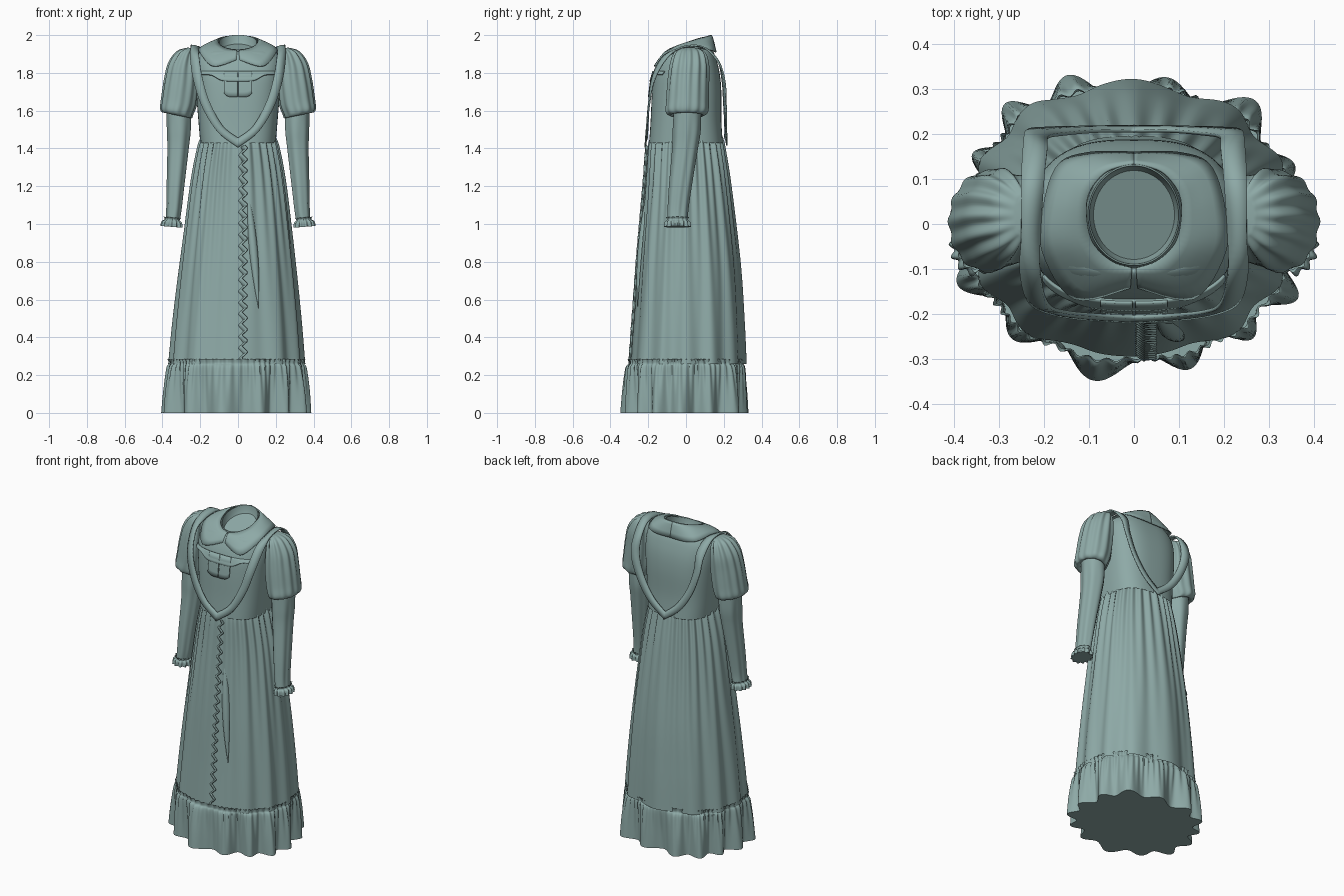
import bpy, bmesh, math
from math import sin, cos, pi, exp

if "Cube" in bpy.data.objects:
    bpy.data.objects.remove(bpy.data.objects["Cube"])

cloth = bpy.data.materials.new("sage_teal_cloth")
cloth.diffuse_color = (0.27, 0.40, 0.385, 1)
cloth.use_nodes = True
cloth.node_tree.nodes["Principled BSDF"].inputs["Base Color"].default_value = cloth.diffuse_color


def spline(rows, n):
    """Catmull-Rom resample of rows of numbers, n steps per span."""
    out = []
    for i in range(len(rows) - 1):
        a, b, c, d = rows[max(i - 1, 0)], rows[i], rows[i + 1], rows[min(i + 2, len(rows) - 1)]
        for k in range(n):
            t = k / n
            out.append([0.5 * (2 * q + (r - p) * t + (2 * p - 5 * q + 4 * r - s) * t * t
                               + (3 * q - p - 3 * r + s) * t ** 3) for p, q, r, s in zip(a, b, c, d)])
    return out + [list(rows[-1])]


def lookup(rows, z):
    for a, b in zip(rows, rows[1:]):
        if min(a[0], b[0]) <= z <= max(a[0], b[0]):
            t = (z - a[0]) / (b[0] - a[0])
            return [p + (q - p) * t for p, q in zip(a, b)]
    return rows[0] if abs(z - rows[0][0]) < abs(z - rows[-1][0]) else rows[-1]


def grid(name, rings, closed=True, cap_start=False, cap_end=False, thick=0, angle=50):
    """Skin a list of equal-length point rows."""
    bm = bmesh.new()
    vs = [[bm.verts.new(p) for p in r] for r in rings]
    n = len(rings[0])
    for r0, r1 in zip(vs, vs[1:]):
        for i in range(n if closed else n - 1):
            j = (i + 1) % n
            bm.faces.new((r0[i], r0[j], r1[j], r1[i]))
    if cap_start:
        bm.faces.new(vs[0])
    if cap_end:
        bm.faces.new(vs[-1])
    bmesh.ops.remove_doubles(bm, verts=bm.verts, dist=0.0002)
    bmesh.ops.recalc_face_normals(bm, faces=bm.faces)
    me = bpy.data.meshes.new(name)
    bm.to_mesh(me)
    bm.free()
    me.materials.append(cloth)
    ob = bpy.data.objects.new(name, me)
    bpy.context.collection.objects.link(ob)
    if thick:
        m = ob.modifiers.new("thickness", 'SOLIDIFY')
        m.thickness, m.offset = thick, 0
    bpy.ops.object.select_all(action='DESELECT')
    ob.select_set(True)
    bpy.context.view_layer.objects.active = ob
    bpy.ops.object.shade_smooth_by_angle(angle=math.radians(angle))
    return ob


def oval(z, cx, rx, yf, yb, p=2.2, wave=None, n=240, tilt=0):
    """Superellipse ring with separate front/back depth and a radial wave."""
    out = []
    for i in range(n):
        a = 2 * pi * i / n
        c, s = cos(a), sin(a)
        w = wave(a) if wave else 0
        x = math.copysign(abs(c) ** (2 / p), c) * rx + w * c
        y = math.copysign(abs(s) ** (2 / p), s) * (yb if s > 0 else -yf) + w * s
        out.append((cx + x, y, z + tilt * x))
    return out


def mirrored(half):
    """Close a centre-to-centre half path into a loop by mirroring in x."""
    return half + [(-p[0], *p[1:]) for p in half[-2:0:-1]]


# --- skirt: z, half width, front y, back y
skirt_rows = spline([(1.46, .19, -.185, .185), (1.40, .212, -.2, .2), (1.2, .25, -.215, .232),
                     (.8, .30, -.25, .28), (.5, .332, -.272, .300), (.26, .352, -.29, .310)], 8)


def pleats(z):
    top = max(0, (z - .26) / 1.2)
    fine = .0005 + .008 * top ** 1.7
    return lambda a: (fine * cos(29 * a + 1.2 * sin(3 * a)) * (1 - .6 * exp(-((a - 1.5 * pi) / .3) ** 2))
                      + .011 * cos(12 * a + 1.5 * sin(2 * a)) * (1 - .8 * top)
                      * (1 - .7 * exp(-((a - 1.5 * pi) / .35) ** 2)))


grid("skirt", [oval(r[0], -.006 * (1.46 - r[0]), r[1], r[2], r[3], 2.2, pleats(r[0]), 320)
               for r in skirt_rows])


# --- hem flounce with gathered header
def hem_wave(f, g):
    return lambda a: (f * (.027 * cos(14 * a + 1.2 * sin(2 * a + 1)) + .012 * cos(5 * a + 2))
                      + g * cos(64 * a + 2 * sin(5 * a)))


flounce = spline([(.285, .358, .302, .1, .006), (.262, .352, .298, .15, .004), (.235, .360, .308, .35, .005),
                  (.12, .368, .312, .75, .002), (0, .371, .314, 1, 0)], 5)
grid("hem_flounce", [oval(z, -.008, rx, -ry, ry, 2.2, hem_wave(f, g), 400)
                     for z, rx, ry, f, g in flounce], cap_end=True)

# --- bodice: z, half width, front y, back y, tilt (neckline rises to the back)
body_rows = spline([(1.43, .2, -.195, .195, 0), (1.55, .21, -.187, .187, 0), (1.7, .222, -.18, .187, 0),
                    (1.8, .228, -.168, .178, 0), (1.88, .222, -.135, .158, 0), (1.925, .185, -.11, .135, .1),
                    (1.945, .125, -.098, .13, .3)], 5)
grid("bodice", [[(x, y, z + r[4] * (y - .02)) for x, y, z in oval(*[r[0], 0, *r[1:4]], 2.8, n=96)]
                for r in body_rows])


def body_y(x, z):
    _, hw, yf, _, _ = lookup(body_rows, z)
    return yf * max(0, 1 - min(1, abs(x) / hw) ** 2.8) ** (1 / 2.8)


# --- neck stand with a sunken floor, rim higher at the back
def neck(z, s):
    return [(.102 * s * cos(a), .02 + .112 * s * sin(a), z + .34 * .112 * sin(a))
            for a in (2 * pi * i / 64 for i in range(64))]


grid("neck_stand", [neck(1.91, 1.05), neck(1.963, 1), neck(1.963, .97), neck(1.935, .94), neck(1.915, .88)],
     cap_end=True)

# --- pointed collar: neck edge and outer edge, right half from back to front
c_in = [(0, .134, 2.0), (.06, .117, 1.993), (.098, .072, 1.983), (.105, .02, 1.966),
        (.092, -.04, 1.945), (.052, -.082, 1.928), (.004, -.098, 1.918)]
c_out = [(0, .158, 1.91), (.1, .157, 1.91), (.168, .13, 1.92), (.2, .04, 1.932),
         (.203, -.06, 1.91), (.132, -.165, 1.835), (.008, -.14, 1.868)]
for side, sgn in (("right", 1), ("left", -1)):
    rings = []
    a, b = spline(c_in, 6), spline(c_out, 6)
    for t in (0, .25, .5, .75, 1):
        rings.append([(sgn * (p[0] + (q[0] - p[0]) * t), p[1] + (q[1] - p[1]) * t,
                       p[2] + (q[2] - p[2]) * t + .04 * t * (1 - t)) for p, q in zip(a, b)])
    grid("collar_" + side, rings, closed=False, thick=.006)

# --- V-shaped shoulder band: outer and inner edges, front centre over shoulder to back centre
b_out = [(0, -.216, 1.405), (.11, -.21, 1.49), (.19, -.196, 1.62), (.235, -.168, 1.76), (.252, -.1, 1.88),
         (.25, -.02, 1.937), (.25, .09, 1.937), (.245, .175, 1.85), (.238, .206, 1.75), (.19, .212, 1.62),
         (.11, .214, 1.5), (0, .216, 1.415)]
b_in = [(0, -.206, 1.455), (.082, -.202, 1.52), (.152, -.195, 1.65), (.19, -.178, 1.78), (.207, -.118, 1.89),
        (.208, -.02, 1.925), (.2, .09, 1.932), (.192, .166, 1.87), (.19, .192, 1.76), (.15, .2, 1.64),
        (.08, .206, 1.53), (0, .206, 1.46)]
outer, inner = mirrored(spline(b_out, 6)), mirrored(spline(b_in, 6))
middle = [(p[0] * .5 + q[0] * .5, (p[1] + q[1]) * .505, (p[2] + q[2]) / 2 + .002) for p, q in zip(outer, inner)]
grid("shoulder_band", [outer, middle, inner], thick=.008)


# --- bib flap across the chest, with two hanging tabs
def plate(name, x0, x1, top, bottom, lift0, lift1, nx=24):
    rings = []
    for k in range(6):
        t = k / 5
        row = []
        for i in range(nx + 1):
            x = x0 + (x1 - x0) * i / nx
            z = top + (bottom(x) - top) * t
            row.append((x, body_y(x, z) - lift0 - (lift1 - lift0) * t, z))
        rings.append(row)
    grid(name, rings, closed=False, thick=.007)


plate("bib_flap", -.2, .2, 1.808, lambda x: 1.79 - .035 * exp(-(x / .12) ** 6), .004, .015, 48)
for side, sgn in (("right", 1), ("left", -1)):
    plate("bib_tab_" + side, sgn * .003, sgn * .074, 1.81,
          lambda x: 1.672 + .02 * (abs(x) / .074) ** 5, .009, .016, 12)

# --- zigzag frill down the skirt front
edges = [[], [], []]
for i in range(401):
    z = 1.41 - 1.13 * i / 400
    y = lookup(skirt_rows, z)[2]
    zig = math.asin(.97 * sin(2 * pi * z / .06)) / 1.33
    for k in range(3):
        edges[k].append((.008 + .014 * k + .014 * zig, y + .006 - .010 * k, z + .008 * (k - 1)))
grid("front_frill", edges, closed=False, thick=.006)

# --- soft fold hanging beside the frill
fold = []
for i in range(25):
    t = i / 24
    z, x = 1.2 - .65 * t, .05 + .06 * t
    y, w = lookup(skirt_rows, z)[2] + .012, .022 * sin(pi * t) + .001
    fold.append([(x + w * cos(a), y - w * sin(a), z) for a in (pi * k / 8 for k in range(9))])
grid("skirt_fold", fold, closed=False)

# --- sleeves: z, centre x, half width, centre y, half depth, pleat size
puff = spline([(1.93, .245, .02, .02, .045, 0), (1.905, .268, .05, .02, .08, .005), (1.84, .287, .077, .018, .1, .005),
               (1.75, .298, .09, .012, .107, .004), (1.65, .312, .092, .008, .11, .003), (1.595, .325, .085, .005, .11, .003),
               (1.575, .322, .076, .004, .09, .002), (1.585, .318, .06, .004, .07, 0)], 5)
arm = spline([(1.62, .312, .066, .008, .072, 0), (1.5, .312, .063, .004, .074, .002), (1.4, .316, .056, -.005, .068, .002),
              (1.2, .33, .046, -.03, .06, .002), (1.08, .338, .04, -.042, .055, .002), (1.02, .345, .038, -.045, .054, .001)], 5)
cuff = spline([(1.035, .347, .044, -.045, .06, .003), (1.022, .348, .038, -.045, .053, .002), (1.01, .35, .05, -.045, .063, .005),
               (.985, .352, .053, -.045, .066, .006)], 4)
for side, sgn in (("right", 1), ("left", -1)):
    for name, rows, count, tilt, cap in (("puff_sleeve_", puff, 12, .2, False),
                                         ("lower_sleeve_", arm, 7, 0, False), ("cuff_frill_", cuff, 13, .08, True)):
        rings = []
        for z, cx, rx, cy, ry, amp in rows:
            ring = oval(z, cx, rx, -ry, ry, 2, lambda a: amp * cos(count * a + sin(2 * a)), 120, tilt)
            rings.append([(sgn * x, y + cy, zz) for x, y, zz in ring])
        grid(name + side, rings, cap_start=name[0] == "p", cap_end=cap)
